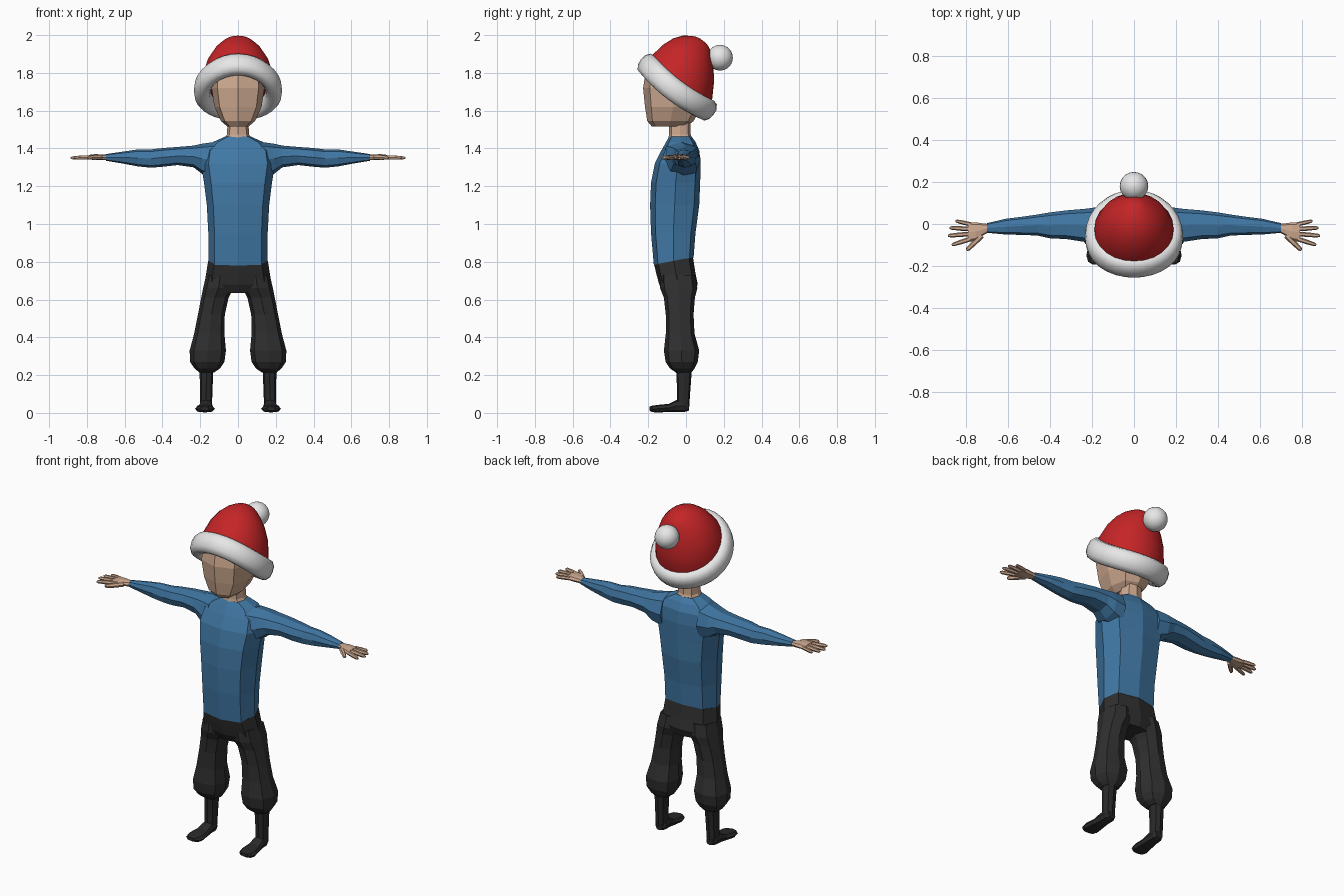
import bpy, bmesh, math
from mathutils import Vector as V


def material(name, rgb):
    m = bpy.data.materials.new(name)
    m.diffuse_color = (*rgb, 1)
    return m


SKIN = material("skin", (0.62, 0.40, 0.28))
BLUE = material("sweater blue", (0.052, 0.185, 0.37))
DARK = material("trouser charcoal", (0.028, 0.028, 0.028))
SHOE = material("shoe charcoal", (0.022, 0.022, 0.022))
RED = material("hat red", (0.56, 0.018, 0.02))
WHITE = material("fur white", (0.80, 0.80, 0.80))


def ring(c, u, v, n=8, k=1.08):
    """Rounded section around c; k pushes the diagonals outward."""
    pts = []
    for i in range(n):
        a = 2 * math.pi * i / n
        f = 1 + (k - 1) * abs(math.sin(2 * a))
        pts.append(V(c) + V(u) * math.cos(a) * f + V(v) * math.sin(a) * f)
    return pts


def loft(name, rings, mat, closed=False, mirror=False, smooth=0):
    """Skin a list of equal rings, capping the ends unless closed."""
    bm = bmesh.new()
    loops = [[bm.verts.new(p) for p in r] for r in rings]
    n = len(loops[0])
    pairs = list(zip(loops, loops[1:])) + ([(loops[-1], loops[0])] if closed else [])
    for a, b in pairs:
        for i in range(n):
            j = (i + 1) % n
            bm.faces.new((a[i], a[j], b[j], b[i]))
    if not closed:
        bm.faces.new(loops[0])
        bm.faces.new(loops[-1])
    bmesh.ops.recalc_face_normals(bm, faces=bm.faces)
    me = bpy.data.meshes.new(name)
    bm.to_mesh(me)
    bm.free()
    me.materials.append(mat)
    ob = bpy.data.objects.new(name, me)
    bpy.context.collection.objects.link(ob)
    if mirror:
        ob.modifiers.new("mirror", 'MIRROR').use_mirror_merge = False
    if smooth:
        bpy.ops.object.select_all(action='DESELECT')
        ob.select_set(True)
        bpy.context.view_layer.objects.active = ob
        bpy.ops.object.shade_smooth_by_angle(angle=math.radians(smooth))
    return ob


def upright(rows, tilt=0, n=8, k=1.08):
    """Rings from rows of z, x0, x1, y0, y1; tilt lifts the back of the first."""
    out = []
    for i, (z, x0, x1, y0, y1) in enumerate(rows):
        t = tilt if i == 0 else 0
        out.append(ring(((x0 + x1) / 2, (y0 + y1) / 2, z), ((x1 - x0) / 2, 0, 0),
                        (0, (y1 - y0) / 2, t), n, k))
    return out


def sideways(rows, n=8):
    """Rings from rows of x, y0, y1, z0, z1."""
    return [ring((x, (y0 + y1) / 2, (z0 + z1) / 2), (0, (y1 - y0) / 2, 0),
                 (0, 0, (z1 - z0) / 2), n) for x, y0, y1, z0, z1 in rows]


# Sweater body
loft("sweater_body", upright([
    (0.80, -0.157, 0.157, -0.17, 0.04), (0.95, -0.157, 0.157, -0.185, 0.05),
    (1.10, -0.165, 0.165, -0.19, 0.07), (1.22, -0.180, 0.180, -0.185, 0.075),
    (1.32, -0.197, 0.197, -0.165, 0.078), (1.39, -0.185, 0.185, -0.13, 0.07),
    (1.435, -0.13, 0.13, -0.105, 0.05), (1.462, -0.07, 0.07, -0.09, 0.03),
], tilt=0.02, k=1.12), BLUE)

# Sleeves
loft("sleeve", sideways([
    (0.12, -0.13, 0.075, 1.24, 1.435), (0.19, -0.10, 0.078, 1.265, 1.425),
    (0.235, -0.085, 0.072, 1.30, 1.415), (0.32, -0.072, 0.065, 1.312, 1.408),
    (0.40, -0.068, 0.055, 1.303, 1.402), (0.46, -0.055, 0.045, 1.298, 1.395),
    (0.53, -0.052, 0.035, 1.305, 1.395), (0.61, -0.05, 0.025, 1.32, 1.383),
    (0.70, -0.042, 0.004, 1.335, 1.370)]), BLUE, mirror=True)

# Palm, fingers and thumb
loft("palm", sideways([
    (0.69, -0.038, 0.0, 1.338, 1.366), (0.72, -0.055, 0.003, 1.338, 1.368),
    (0.755, -0.08, 0.008, 1.338, 1.370), (0.79, -0.085, 0.008, 1.342, 1.366)]),
    SKIN, mirror=True)
digits = {
    "little_finger": ((0.775, -0.002), (0.85, 0.015), 0.010),
    "ring_finger": ((0.78, -0.024), (0.878, -0.018), 0.011),
    "middle_finger": ((0.78, -0.047), (0.886, -0.056), 0.011),
    "index_finger": ((0.775, -0.070), (0.868, -0.100), 0.011),
    "thumb": ((0.725, -0.055), (0.797, -0.125), 0.013),
}
for name, (a, b, r) in digits.items():
    a, b = V((*a, 1.354)), V((*b, 1.35))
    side = V((a.y - b.y, b.x - a.x, 0)).normalized()
    loft(name, [ring(a.lerp(b, t), side * r * s, (0, 0, r * s), 6)
                for t, s in ((0, 1), (0.5, 1), (0.9, 0.8), (1, 0.4))], SKIN, mirror=True)

# Neck and head
loft("neck", upright([
    (1.44, -0.078, 0.078, -0.095, 0.035), (1.475, -0.058, 0.058, -0.09, 0.025),
    (1.56, -0.055, 0.055, -0.09, 0.025)]), SKIN)
loft("head", upright([
    (1.515, -0.055, 0.055, -0.18, 0.0), (1.545, -0.09, 0.09, -0.205, 0.04),
    (1.62, -0.125, 0.125, -0.217, 0.08), (1.72, -0.14, 0.14, -0.227, 0.09),
    (1.80, -0.135, 0.135, -0.215, 0.10), (1.88, -0.09, 0.09, -0.16, 0.06)],
    k=1.1), SKIN)

# Trouser hips and baggy legs
loft("trouser_hips", upright([
    (0.805, -0.158, 0.158, -0.168, 0.037), (0.74, -0.168, 0.168, -0.158, 0.05),
    (0.68, -0.178, 0.178, -0.142, 0.062), (0.635, -0.13, 0.13, -0.115, 0.045)],
    tilt=0.02, k=1.12), DARK)
loft("trouser_leg", upright([
    (0.73, 0.02, 0.168, -0.14, 0.05), (0.66, 0.022, 0.185, -0.137, 0.06),
    (0.61, 0.05, 0.195, -0.117, 0.047), (0.52, 0.07, 0.212, -0.107, 0.04),
    (0.42, 0.072, 0.232, -0.107, 0.045), (0.33, 0.064, 0.256, -0.117, 0.07),
    (0.27, 0.072, 0.254, -0.108, 0.062), (0.235, 0.095, 0.23, -0.085, 0.045),
    (0.215, 0.125, 0.205, -0.055, 0.03)]), DARK, mirror=True)

# Shins and shoes
loft("shin", upright([
    (0.24, 0.13, 0.203, -0.053, 0.032), (0.12, 0.135, 0.202, -0.047, 0.023),
    (0.03, 0.138, 0.202, -0.047, 0.017)]), SHOE, mirror=True)
loft("shoe", [ring((x, y, (z0 + z1) / 2), (w, 0, 0), (0, 0, (z1 - z0) / 2))
              for x, y, w, z0, z1 in (
    (0.168, 0.016, 0.022, 0.012, 0.05), (0.169, -0.005, 0.034, 0.006, 0.07),
    (0.170, -0.05, 0.036, 0.006, 0.068), (0.172, -0.09, 0.042, 0.005, 0.048),
    (0.175, -0.15, 0.052, 0.002, 0.042), (0.176, -0.18, 0.042, 0.004, 0.038),
    (0.176, -0.192, 0.022, 0.012, 0.033))], SHOE, mirror=True)

# Hat frame, leaning backward
C = V((0, -0.05, 1.72))
U = V((0, 0.797, -0.604))
N = V((0, 0.604, 0.797))
X = V((1, 0, 0))

# Hat crown
loft("hat_crown", [ring(C + N * h + U * (a + b) / 2, X * w, U * (b - a) / 2, 24, 1)
                   for h, a, b, w in (
    (-0.01, -0.20, 0.20, 0.19), (0.06, -0.208, 0.19, 0.188),
    (0.14, -0.195, 0.142, 0.165), (0.20, -0.172, 0.095, 0.130),
    (0.24, -0.142, 0.052, 0.094), (0.265, -0.108, 0.025, 0.062),
    (0.278, -0.083, 0.002, 0.040), (0.284, -0.06, -0.02, 0.018))], RED, smooth=60)

# Fur brim, sagging at the sides
brim = []
for i in range(32):
    a = 2 * math.pi * i / 32
    out = X * math.cos(a) + U * math.sin(a)
    mid = C + X * 0.19 * math.cos(a) + U * 0.198 * math.sin(a)
    mid += N * (0.006 - 0.022 * math.cos(a) ** 2)
    brim.append(ring(mid, out * 0.044, N * 0.06, 12, 1.06))
loft("hat_brim", brim, WHITE, closed=True, smooth=60)

# Pompom
P = V((0, 0.18, 1.88))
loft("pompom", [ring(P + V((0, 0, -0.068 * math.cos(t))), X * 0.068 * math.sin(t),
                     V((0, 0.068 * math.sin(t), 0)), 20, 1)
                for t in [0.05 + (math.pi - 0.1) * i / 12 for i in range(13)]],
     WHITE, smooth=60)
